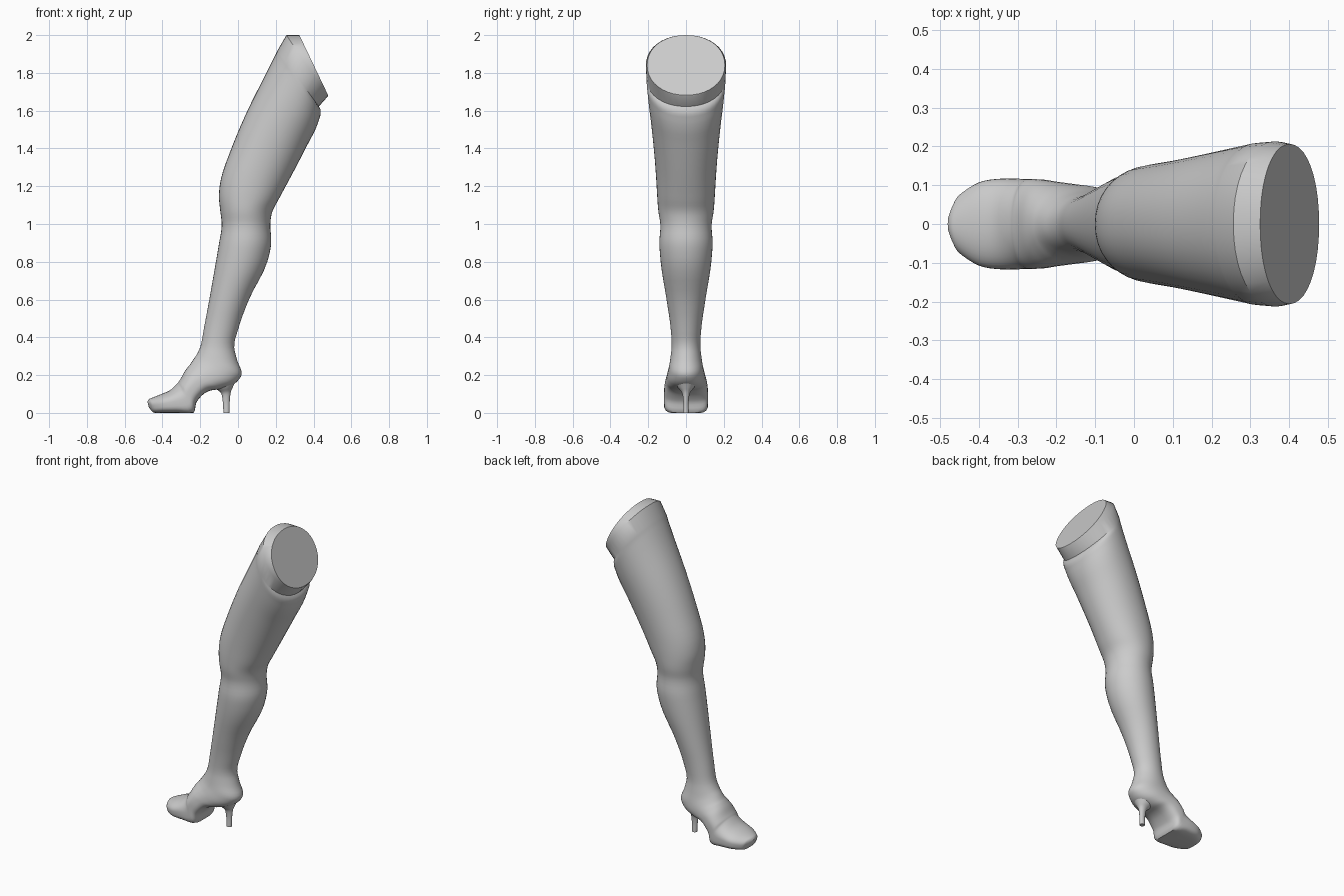
import bpy, bmesh, math
from mathutils import Vector

if "Cube" in bpy.data.objects:
    bpy.data.objects.remove(bpy.data.objects["Cube"])

SIDES = 40


def spline(rows, steps):
    """Smoothly resample section rows, spaced by how far the edges travel."""
    rows = [Vector(r) for r in rows]
    gap = [max((b - a).length, 1e-4) for a, b in zip(rows, rows[1:])]
    slope = [(b - a) / g for a, b, g in zip(rows, rows[1:], gap)]
    tan = [slope[0]]
    for i in range(1, len(slope)):
        g0, g1 = gap[i - 1], gap[i]
        tan.append((slope[i - 1] * g1 + slope[i] * g0) / (g0 + g1))
    tan.append(slope[-1])
    out = []
    for i, g in enumerate(gap):
        for k in range(steps):
            t = k / steps
            out.append(rows[i] * (2*t**3 - 3*t**2 + 1) + tan[i] * (g * (t**3 - 2*t**2 + t))
                       + rows[i+1] * (3*t**2 - 2*t**3) + tan[i+1] * (g * (t**3 - t**2)))
    return out + [rows[-1]]


def power(v, e):
    return math.copysign(abs(v) ** e, v)


def loft(name, rows):
    """Row: front x, front z, back x, back z, half width, back-half squareness."""
    bm = bmesh.new()
    rings = []
    for fx, fz, bx, bz, w, e in rows:
        front, back = Vector((fx, 0, fz)), Vector((bx, 0, bz))
        mid, axis = (front + back) / 2, (front - back) / 2
        ring = []
        for i in range(SIDES):
            a = math.tau * i / SIDES
            c, s = math.cos(a), math.sin(a)
            ex = 0.95 if c > 0 else e
            p = mid + axis * power(c, ex) + Vector((0, w * power(s, ex), 0))
            p.z = min(max(p.z, 0), 2)
            ring.append(bm.verts.new(p))
        rings.append(ring)
    for a, b in zip(rings, rings[1:]):
        for i in range(SIDES):
            j = (i + 1) % SIDES
            bm.faces.new((a[i], a[j], b[j], b[i]))
    bm.faces.new(rings[0])
    bm.faces.new(rings[-1])
    bmesh.ops.recalc_face_normals(bm, faces=bm.faces)
    me = bpy.data.meshes.new(name)
    bm.to_mesh(me)
    bm.free()
    ob = bpy.data.objects.new(name, me)
    bpy.context.collection.objects.link(ob)
    bpy.ops.object.select_all(action='DESELECT')
    ob.select_set(True)
    bpy.context.view_layer.objects.active = ob
    bpy.ops.object.shade_smooth_by_angle(angle=math.radians(40))
    return ob


# Foot in its shoe, toe tip to ankle
foot = [
    (-.480, .060, -.472, .030, .022, .8),
    (-.472, .072, -.455, .008, .052, .7),
    (-.455, .080, -.437, .000, .078, .6),
    (-.410, .098, -.390, .000, .107, .55),
    (-.360, .120, -.320, .000, .117, .5),
    (-.322, .155, -.236, .000, .116, .5),
    (-.313, .167, -.220, .055, .116, .55),
    (-.303, .182, -.195, .088, .115, .6),
    (-.285, .215, -.150, .117, .110, .7),
    (-.266, .242, -.085, .128, .104, .8),
    (-.250, .262, -.008, .163, .097, .9),
    (-.236, .283, .020, .205, .090, .95),
    (-.215, .315, -.003, .275, .082, 1),
]
# Calf, knee and thigh
leg = [
    (-.198, .355, -.020, .345, .076, 1),
    (-.180, .450, .000, .440, .081, 1),
    (-.152, .600, .058, .600, .103, 1),
    (-.117, .800, .155, .800, .134, 1),
    (-.100, .900, .176, .900, .141, 1),
    (-.086, 1.00, .171, 1.00, .136, 1),
    (-.094, 1.07, .180, 1.06, .146, 1),
    (-.101, 1.15, .215, 1.13, .152, .95),
    (-.090, 1.24, .258, 1.21, .157, .95),
    (-.035, 1.40, .306, 1.30, .166, .95),
    (.050, 1.60, .368, 1.42, .182, .95),
    (.150, 1.80, .420, 1.525, .200, .95),
    (.190, 1.88, .438, 1.58, .207, .95),
]
# Groove, rim and slanted end cap
stump = [
    (.203, 1.905, .438, 1.605, .209, .95),
    (.210, 1.920, .428, 1.622, .209, .95),
    (.256, 2.00, .475, 1.675, .213, .95),
    (.325, 2.00, .477, 1.682, .206, .95),
]
loft("leg_with_shoe", spline(foot + leg, 4) + [Vector(r) for r in stump])

# Slim heel flaring into the shoe
heel = [
    (-.077, .000, -.045, .000, .015, 1),
    (-.082, .070, -.043, .070, .015, 1),
    (-.090, .105, -.038, .110, .022, 1),
    (-.118, .130, -.028, .135, .042, 1),
    (-.135, .165, -.012, .168, .062, 1),
]
loft("shoe_heel", spline(heel, 4))
